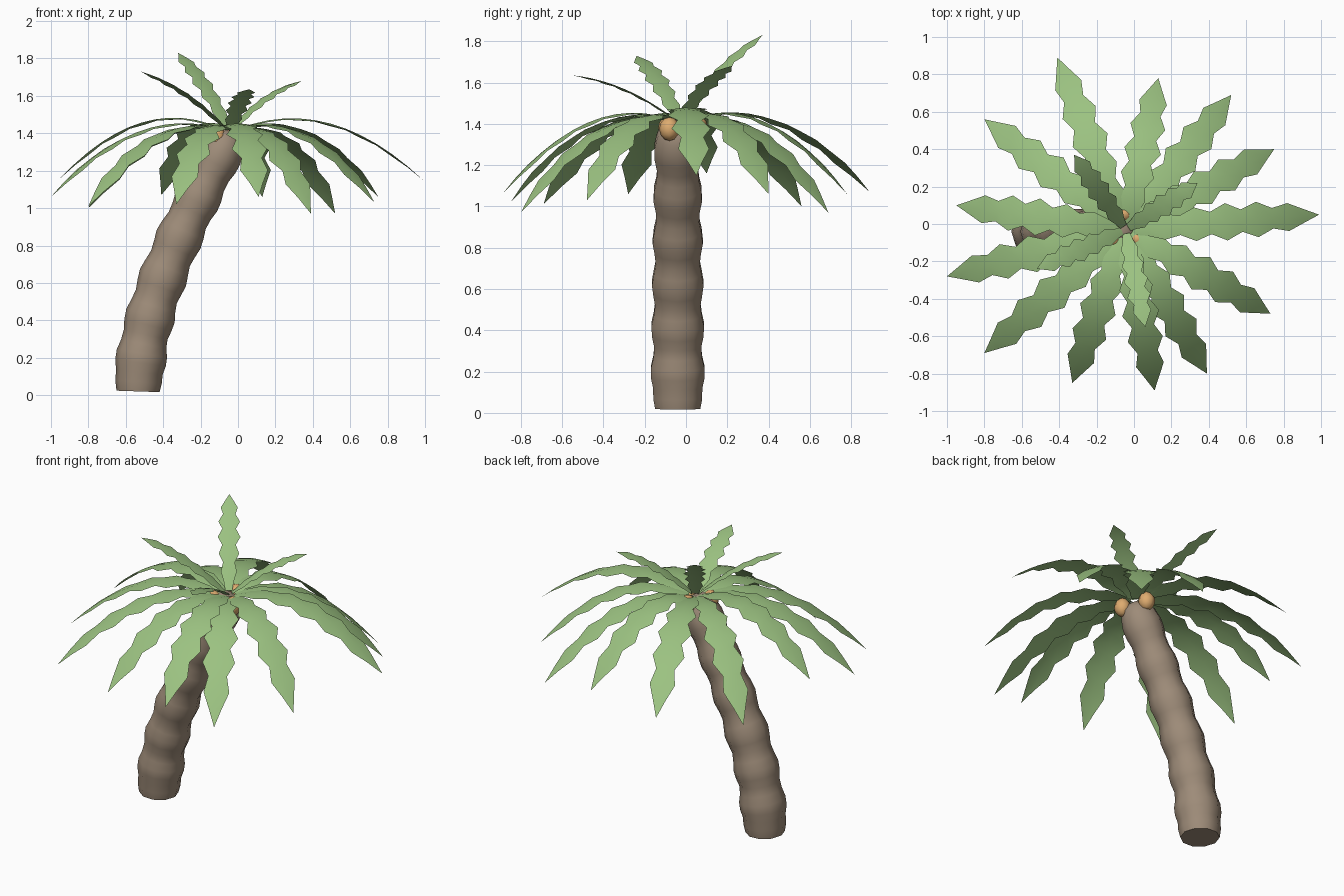
import bpy, bmesh, math
from mathutils import Vector

if "Cube" in bpy.data.objects:
    bpy.data.objects.remove(bpy.data.objects["Cube"])


def material(name, rgb):
    m = bpy.data.materials.new(name)
    m.diffuse_color = (*rgb, 1)
    m.use_nodes = True
    m.node_tree.nodes["Principled BSDF"].inputs["Base Color"].default_value = m.diffuse_color
    return m


BARK = material("bark_brown", (0.34, 0.26, 0.19))
LEAF = material("leaf_green", (0.33, 0.54, 0.22))
NUT = material("coconut_tan", (0.73, 0.41, 0.16))


def finish(bm, name, mat):
    me = bpy.data.meshes.new(name)
    bm.to_mesh(me)
    bm.free()
    me.materials.append(mat)
    ob = bpy.data.objects.new(name, me)
    bpy.context.collection.objects.link(ob)
    bpy.ops.object.select_all(action='DESELECT')
    ob.select_set(True)
    bpy.context.view_layer.objects.active = ob
    bpy.ops.object.shade_smooth_by_angle(angle=math.radians(60))
    return ob


# Leaning trunk: rings swept along a curve, swelling at regular intervals
def trunk_center(z):
    return Vector((-0.535 + 0.02 * z + 0.36 * z**2 - 0.085 * z**3, -0.04, z))


def build_trunk(sides=10, rings=26, bottom=0.02, top=1.34):
    bm = bmesh.new()
    loops = []
    stations = []
    for i in range(rings + 1):
        z = bottom + (top - bottom) * i / rings
        r = 0.133 - 0.017 * z + 0.009 * math.cos((z - 0.2) / 0.214 * math.tau)
        stations.append((z, r))
    stations[0] = (bottom, 0.115)
    stations += [(1.38, 0.085), (1.405, 0.05)]
    for z, r in stations:
        c = trunk_center(z)
        axis = (trunk_center(z + 0.01) - trunk_center(z - 0.01)).normalized()
        side = Vector((0, 1, 0))
        across = side.cross(axis)
        loops.append([bm.verts.new(c + r * (across * math.cos(a) + side * math.sin(a)))
                      for a in (math.tau * k / sides for k in range(sides))])
    for lo, hi in zip(loops, loops[1:]):
        for k in range(sides):
            n = (k + 1) % sides
            bm.faces.new((lo[k], lo[n], hi[n], hi[k]))
    bm.faces.new(loops[0][::-1])
    bm.faces.new(loops[-1])
    bmesh.ops.recalc_face_normals(bm, faces=bm.faces)
    finish(bm, "trunk", BARK)


build_trunk()

# Half widths of a serrated frond from root to tip
SERRATION = (0.03, 0.045, 0.07, 0.052, 0.09, 0.06, 0.1, 0.06, 0.095, 0.055, 0.075, 0.037, 0)
HUB = Vector((-0.045, -0.03, 1.405))


def build_frond(name, tip, arch, scale):
    bm = bmesh.new()
    span = Vector(tip) - HUB
    out = Vector((span.x, span.y, 0)).normalized()
    across = Vector((-out.y, out.x, 0))
    last = len(SERRATION) - 1
    rows = []
    for i, w in enumerate(SERRATION):
        t = 0.04 + 0.96 * i / last
        mid = HUB + span * t + Vector((0, 0, arch * t * (1 - t)))
        w *= scale
        if w == 0:
            rows.append([bm.verts.new(mid)])
        else:
            rows.append([bm.verts.new(mid + across * w * s - Vector((0, 0, 0.12 * w * abs(s))))
                         for s in (1, 0, -1)])
    for a, b in zip(rows, rows[1:]):
        for k in range(2):
            if len(b) == 1:
                bm.faces.new((a[k], a[k + 1], b[0]))
            else:
                bm.faces.new((a[k], a[k + 1], b[k + 1], b[k]))
    finish(bm, name, LEAF)


# Drooping outer fronds, given by their tips
LOWER = [(0.99, 0.05, 1.15), (0.75, 0.40, 1.06), (0.52, 0.69, 0.97), (0.13, 0.78, 1.06),
         (-0.41, 0.89, 1.07), (-0.80, 0.56, 1.0), (-0.95, 0.10, 1.16), (-1.0, -0.28, 1.06),
         (-0.80, -0.69, 1.01), (-0.33, -0.85, 1.02), (0.11, -0.89, 1.06), (0.39, -0.80, 0.97),
         (0.73, -0.48, 1.03)]
for n, tip in enumerate(LOWER):
    build_frond(f"outer_frond_{n + 1}", tip, 0.72, 1.0)

# Upright inner fronds
UPPER = [(-0.32, 0.37, 1.83), (0.34, 0.22, 1.68), (0.06, -0.55, 1.635), (-0.52, -0.24, 1.73)]
for n, tip in enumerate(UPPER):
    build_frond(f"inner_frond_{n + 1}", tip, 0.18, 0.66)

# Coconuts clustered under the crown
for n, pos in enumerate([(-0.05, 0.055, 1.385), (0.02, -0.08, 1.375), (-0.115, -0.085, 1.38)]):
    bm = bmesh.new()
    bmesh.ops.create_uvsphere(bm, u_segments=8, v_segments=6, radius=0.05)
    for v in bm.verts:
        v.co.z *= 1.15
        v.co += Vector(pos)
    finish(bm, f"coconut_{n + 1}", NUT)
